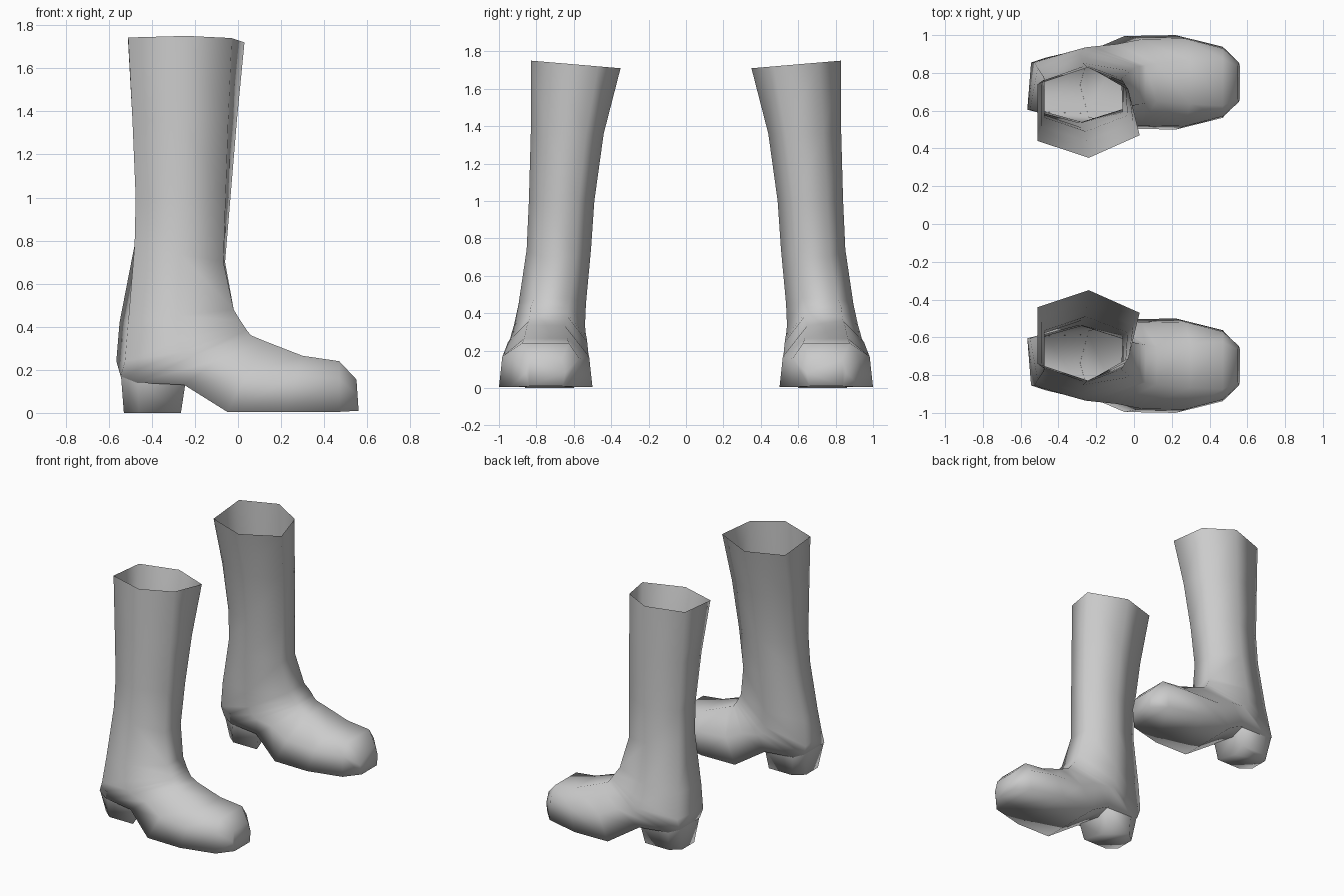
import bpy
import bmesh
import math

grey = bpy.data.materials.new("grey leather")
grey.diffuse_color = (0.6, 0.6, 0.6, 1)

# Six-sided sections from rim to toe. Each section runs from an instep point to
# a back/sole point: instep x, z, back x, z, centre y, instep half width,
# side position along the section, side half width, back half width
SECTIONS = [
    (0.03, 1.73, -0.51, 1.73, -0.59, 0.12, 0.5, 0.24, 0.15),
    (-0.005, 1.36, -0.49, 1.36, -0.635, 0.10, 0.5, 0.195, 0.12),
    (-0.035, 1.0, -0.475, 1.0, -0.665, 0.09, 0.5, 0.175, 0.10),
    (-0.06, 0.70, -0.48, 0.78, -0.68, 0.09, 0.5, 0.172, 0.10),
    (-0.02, 0.48, -0.55, 0.42, -0.715, 0.095, 0.5, 0.18, 0.11),
    (0.01, 0.43, -0.565, 0.24, -0.73, 0.10, 0.5, 0.19, 0.125),
    (0.03, 0.40, -0.545, 0.17, -0.735, 0.10, 0.5, 0.20, 0.12),
    (0.04, 0.385, -0.47, 0.14, -0.735, 0.10, 0.5, 0.205, 0.145),
    (0.06, 0.36, -0.25, 0.13, -0.74, 0.10, 0.5, 0.212, 0.17),
    (0.12, 0.335, -0.05, 0.005, -0.75, 0.10, 0.48, 0.228, 0.245),
    (0.30, 0.265, 0.22, 0.005, -0.75, 0.115, 0.37, 0.232, 0.25),
    (0.47, 0.24, 0.47, 0.005, -0.75, 0.125, 0.35, 0.18, 0.188),
    (0.55, 0.155, 0.56, 0.01, -0.75, 0.085, 0.5, 0.105, 0.09),
]

# Heel outlines with a notch in the front face; the top follows the sole
HEEL_TOP = [(-0.543, -0.62, 0.17), (-0.543, -0.85, 0.17), (-0.465, -0.878, 0.145),
            (-0.245, -0.885, 0.132), (-0.285, -0.735, 0.135),
            (-0.245, -0.585, 0.132), (-0.465, -0.592, 0.145)]
HEEL_BOTTOM = [(-0.53, -0.66), (-0.53, -0.80), (-0.46, -0.86), (-0.265, -0.86),
               (-0.31, -0.73), (-0.265, -0.60), (-0.46, -0.60)]


def section_points(row, tilt):
    tx, tz, bx, bz, c, wt, s, w, wb = row
    # The outer front corner of the shaft sits further back towards the rim
    skew = 0.05 * max(0, tz - 0.55)
    # The outer back corner of the ankle and heel is set forward
    back = 0.04 if 0.2 < bz < 0.5 else 0
    pts = []
    for t, off, dx in ((0, wt, 0), (s, w, 0), (1, wb, 0),
                       (1, -wb, back), (s, -w, 0), (0, -wt, -skew)):
        pts.append((tx + (bx - tx) * t + dx, c + off,
                    tz + (bz - tz) * t - tilt * off))
    return pts


def loft(name, rings, side):
    bm = bmesh.new()
    loops = [[bm.verts.new((x, y * side, z)) for x, y, z in r] for r in rings]
    n = len(loops[0])
    for a, b in zip(loops, loops[1:]):
        for i in range(n):
            j = (i + 1) % n
            bm.faces.new((a[i], a[j], b[j], b[i]))
    bm.faces.new(loops[-1])
    bmesh.ops.recalc_face_normals(bm, faces=bm.faces)
    me = bpy.data.meshes.new(name)
    bm.to_mesh(me)
    bm.free()
    me.materials.append(grey)
    ob = bpy.data.objects.new(name, me)
    bpy.context.collection.objects.link(ob)
    bpy.ops.object.select_all(action='DESELECT')
    ob.select_set(True)
    bpy.context.view_layer.objects.active = ob
    bpy.ops.object.shade_smooth_by_angle(angle=math.radians(120))
    return ob


for label, side in (("right", 1), ("left", -1)):
    # Shaft and foot in one skin, open at the sloping rim, closed at the toe
    rings = [section_points(r, 0.085 if i == 0 else 0) for i, r in enumerate(SECTIONS)]
    loft(label + "_boot_upper", rings, side)

    # Heel block, flush with the sole at its top and closed at the ground
    loft(label + "_boot_heel", [HEEL_TOP, [(x, y, 0.0) for x, y in HEEL_BOTTOM]], side)
